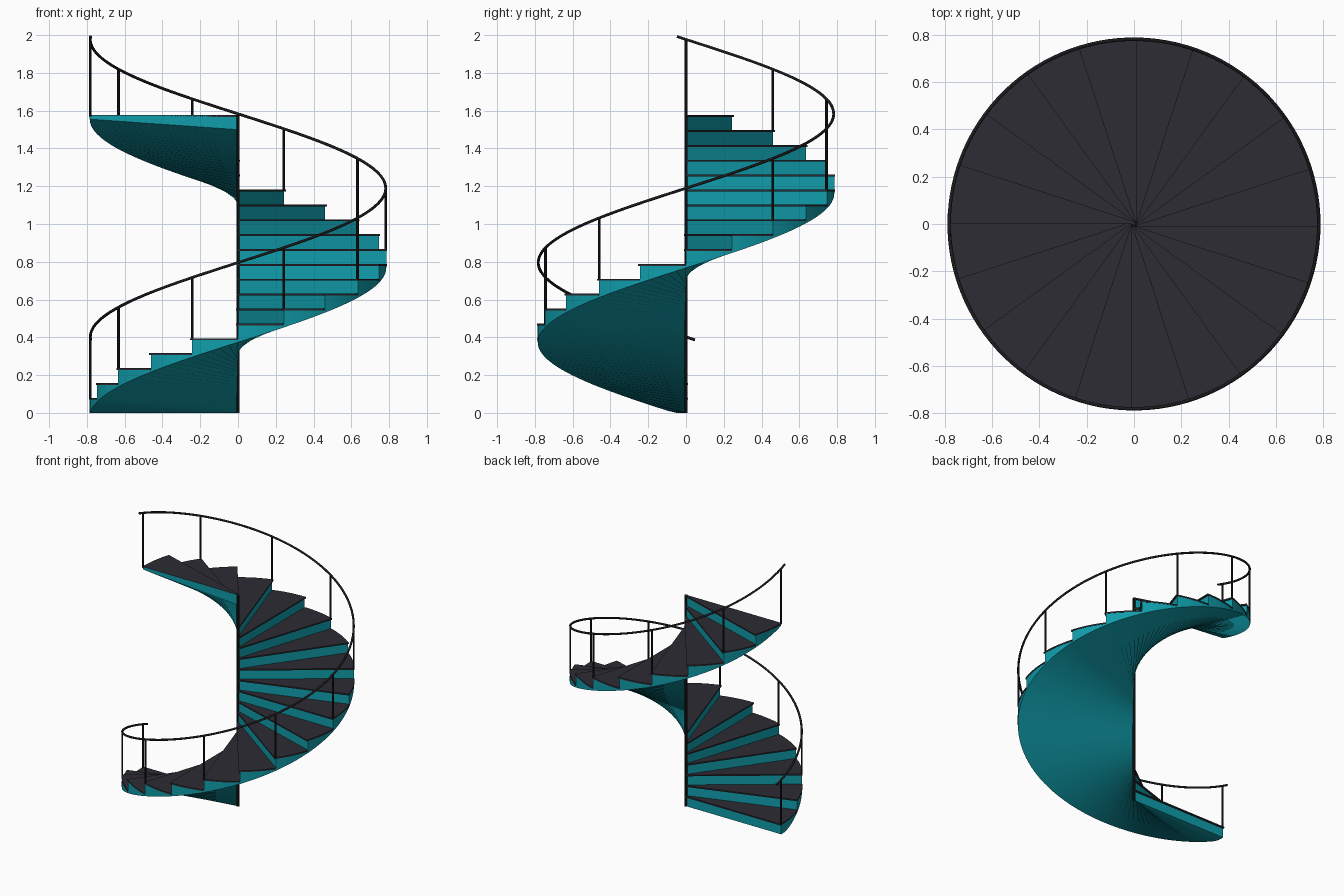
import bpy, bmesh, math
from mathutils import Vector

if "Cube" in bpy.data.objects:
    bpy.data.objects.remove(bpy.data.objects["Cube"])

STEPS, SEGS = 20, 5
TURN = math.tau / STEPS
RISE = 1.575 / STEPS
INNER, OUTER = 0.006, 0.785


def material(name, rgb):
    m = bpy.data.materials.new(name)
    m.use_nodes = True
    m.diffuse_color = (*rgb, 1)
    bsdf = m.node_tree.nodes["Principled BSDF"]
    bsdf.inputs["Base Color"].default_value = (*rgb, 1)
    bsdf.inputs["Roughness"].default_value = 0.6
    return m


teal = material("teal", (0.005, 0.34, 0.41))
charcoal = material("charcoal", (0.026, 0.025, 0.034))
black = material("black", (0.011, 0.011, 0.013))


def point(radius, angle, z):
    """Point on the spiral; angle zero is on the -x side, rising counterclockwise."""
    return Vector((-radius * math.cos(angle), -radius * math.sin(angle), z))


def finish(bm, name, mat):
    bmesh.ops.recalc_face_normals(bm, faces=bm.faces)
    mesh = bpy.data.meshes.new(name)
    bm.to_mesh(mesh)
    bm.free()
    mesh.materials.append(mat)
    ob = bpy.data.objects.new(name, mesh)
    bpy.context.collection.objects.link(ob)
    return ob


def smooth(ob):
    bpy.ops.object.select_all(action="DESELECT")
    ob.select_set(True)
    bpy.context.view_layer.objects.active = ob
    bpy.ops.object.shade_smooth_by_angle(angle=math.radians(35))


# Stair body: stepped top over one continuous twisted underside
bm = bmesh.new()
rims = ((INNER, 0.075), (OUTER, 0.02))
bottom = []
for i in range(STEPS * SEGS + 1):
    a = i * TURN / SEGS
    bottom.append([bm.verts.new(point(r, a, max(0, RISE * a / TURN - drop))) for r, drop in rims])
previous = bottom[0]
for k in range(STEPS):
    top = [[bm.verts.new(point(r, (k + s / SEGS) * TURN, (k + 1) * RISE)) for r, _ in rims]
           for s in range(SEGS + 1)]
    bm.faces.new((previous[0], previous[1], top[0][1], top[0][0]))  # riser
    for s in range(SEGS):
        b0, b1 = bottom[k * SEGS + s], bottom[k * SEGS + s + 1]
        t0, t1 = top[s], top[s + 1]
        bm.faces.new((t0[0], t0[1], t1[1], t1[0]))
        bm.faces.new((b0[0], b1[0], b1[1], b0[1]))
        for rim in (0, 1):
            ring = [b0[rim], b1[rim], t1[rim], t0[rim]]
            if s == 0 and k > 0:
                ring.append(previous[rim])
            bm.faces.new(ring)
    previous = top[-1]
bm.faces.new((bottom[-1][0], bottom[-1][1], previous[1], previous[0]))
smooth(finish(bm, "stair_body", teal))

# Treads: thin dark wedges with a small nosing over each riser
bm = bmesh.new()
for k in range(STEPS):
    a0, a1 = k * TURN, (k + 1) * TURN
    z = (k + 1) * RISE - 0.009
    nosing = point(0.01, a0 - math.pi / 2, 0)
    outline = [point(0, 0, z), point(0, 0, z) + nosing, point(OUTER + 0.003, a0, z) + nosing]
    outline += [point(OUTER + 0.003, a0 + (a1 - a0) * s / SEGS, z) for s in range(SEGS + 1)]
    face = bm.faces.new([bm.verts.new(p) for p in outline])
    sides = bmesh.ops.extrude_face_region(bm, geom=[face])
    raised = [g for g in sides["geom"] if isinstance(g, bmesh.types.BMVert)]
    bmesh.ops.translate(bm, verts=raised, vec=(0, 0, 0.01))
    bm.faces.new([v for v in reversed(face.verts)]) if not face.is_valid else None
finish(bm, "treads", charcoal)


def rod(name, base, height, radius):
    bpy.ops.mesh.primitive_cylinder_add(vertices=10, radius=radius, depth=height,
                                        location=base + Vector((0, 0, height / 2)))
    ob = bpy.context.object
    ob.name = name
    ob.data.materials.append(black)
    smooth(ob)


def rail_height(angle):
    return 0.402 + RISE * angle / TURN


# Centre column and balusters on every second step
rod("centre_column", Vector((0, 0, 0)), STEPS * RISE, 0.009)
RAIL = OUTER - 0.003
for n in range(STEPS // 2 + 1):
    a = 2 * n * TURN
    base = min((2 * n + 1) * RISE, STEPS * RISE) - 0.005
    rod(f"baluster_{n + 1}", point(RAIL, a, base), rail_height(a) - base, 0.007)

# Handrail: helix running slightly past both end posts
curve = bpy.data.curves.new("handrail", "CURVE")
curve.dimensions = "3D"
curve.bevel_depth = 0.0075
curve.bevel_resolution = 2
curve.use_fill_caps = True
spline = curve.splines.new("POLY")
count = 121
spline.points.add(count - 1)
over = math.radians(3.5)
for i, p in enumerate(spline.points):
    a = -over + (math.tau + 2 * over) * i / (count - 1)
    p.co = (*point(RAIL, a, rail_height(a)), 1)
curve.materials.append(black)
handrail = bpy.data.objects.new("handrail", curve)
bpy.context.collection.objects.link(handrail)
